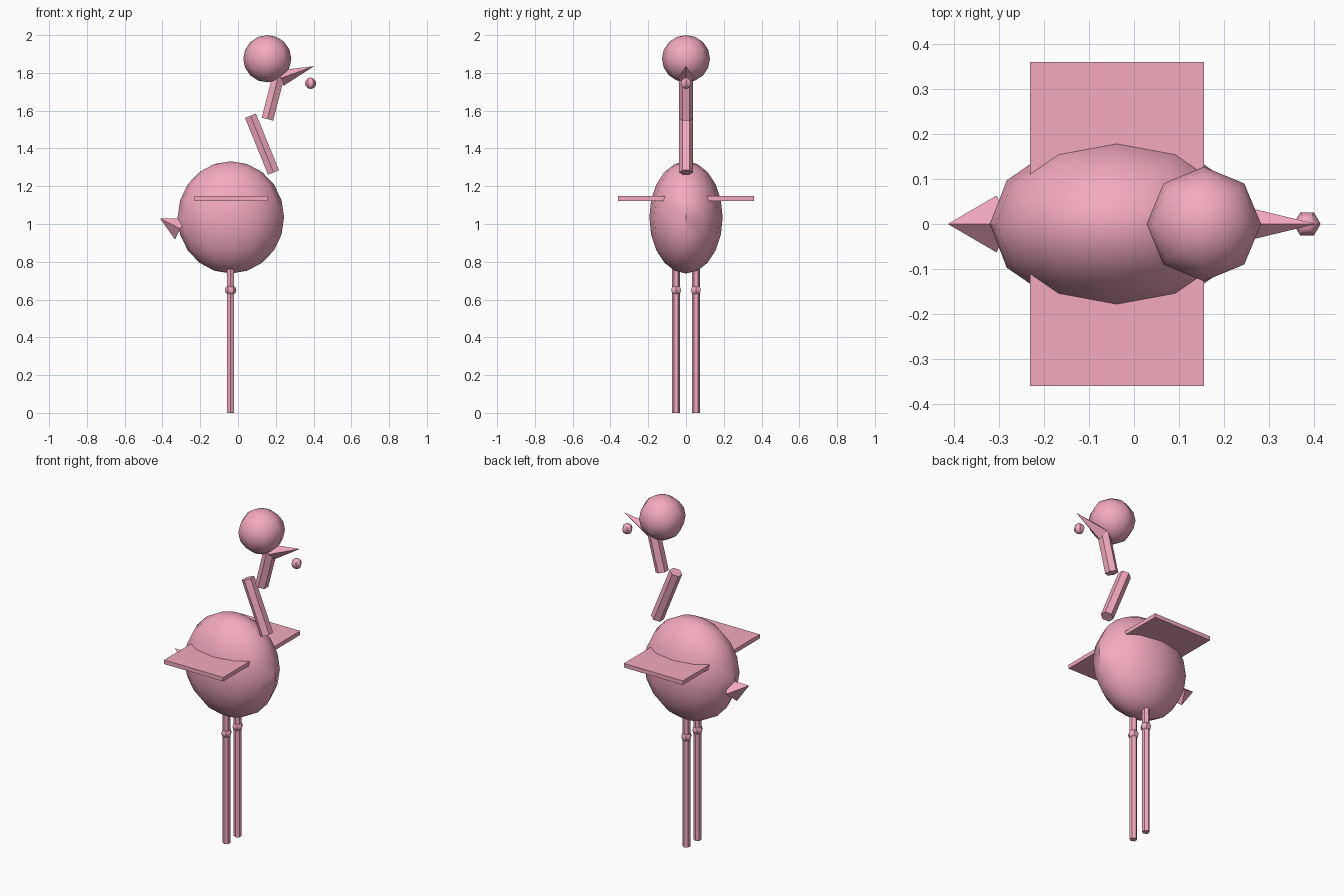
import bpy, bmesh, math
from mathutils import Matrix, Vector

if "Cube" in bpy.data.objects:
    bpy.data.objects.remove(bpy.data.objects["Cube"])

pink = bpy.data.materials.new("pink")
pink.diffuse_color = (0.9, 0.4, 0.52, 1)
pink.use_nodes = True
pink.node_tree.nodes["Principled BSDF"].inputs["Base Color"].default_value = pink.diffuse_color


def finish(name, bm, smooth=None):
    bmesh.ops.recalc_face_normals(bm, faces=bm.faces[:])
    me = bpy.data.meshes.new(name)
    bm.to_mesh(me)
    bm.free()
    me.materials.append(pink)
    if smooth:
        for p in me.polygons:
            p.use_smooth = True
        me.set_sharp_from_angle(angle=math.radians(smooth))
    ob = bpy.data.objects.new(name, me)
    bpy.context.collection.objects.link(ob)
    return ob


def ellipsoid(name, centre, radii, segs, rings, smooth):
    """Half circle spun around z, then stretched."""
    bm = bmesh.new()
    arc = [bm.verts.new((math.sin(math.pi * i / rings), 0, math.cos(math.pi * i / rings)))
           for i in range(rings + 1)]
    edges = [bm.edges.new(pair) for pair in zip(arc, arc[1:])]
    bmesh.ops.spin(bm, geom=arc + edges, cent=(0, 0, 0), axis=(0, 0, 1),
                   angle=2 * math.pi, steps=segs)
    bmesh.ops.remove_doubles(bm, verts=bm.verts[:], dist=1e-4)
    bmesh.ops.transform(bm, verts=bm.verts[:],
                        matrix=Matrix.Translation(centre) @ Matrix.Diagonal((*radii, 1)))
    return finish(name, bm, smooth)


def rod(name, start, end, r1, r2, segs):
    """Faceted cylinder or cone between two points with the same y."""
    a, b = Vector(start), Vector(end)
    d = b - a
    turn = Matrix.Rotation(math.atan2(d.x, d.z), 4, 'Y')
    bm = bmesh.new()
    bmesh.ops.create_cone(bm, cap_ends=True, segments=segs, radius1=r1, radius2=r2,
                          depth=d.length, matrix=Matrix.Translation((a + b) / 2) @ turn)
    bmesh.ops.remove_doubles(bm, verts=bm.verts[:], dist=1e-5)
    return finish(name, bm)


# Body and head
ellipsoid("body", (-0.038, 0, 1.035), (0.282, 0.194, 0.297), 12, 10, 40)
ellipsoid("head", (0.155, 0, 1.875), (0.127, 0.127, 0.125), 8, 8, 50)

# Two-piece bent neck
rod("lower_neck", (0.188, 0, 1.273), (0.066, 0, 1.573), 0.036, 0.036, 6)
rod("upper_neck", (0.156, 0, 1.555), (0.216, 0, 1.79), 0.036, 0.036, 6)

# Beak, beak tip ball and tail
rod("beak", (0.226, 0, 1.772), (0.404, 0, 1.836), 0.043, 0, 4)
ellipsoid("beak_tip", (0.384, 0, 1.745), (0.03, 0.03, 0.03), 6, 6, 40)
rod("tail", (-0.305, 0, 0.974), (-0.413, 0, 1.03), 0.063, 0, 4)

# Mirrored legs, knees and wings
for side, s in (("left", 1), ("right", -1)):
    rod(side + "_leg", (-0.039, s * 0.052, 0), (-0.039, s * 0.052, 0.79), 0.021, 0.021, 6)
    ellipsoid(side + "_knee", (-0.039, s * 0.052, 0.65), (0.03, 0.03, 0.028), 6, 6, 40)
    bm = bmesh.new()
    bmesh.ops.create_cube(bm, size=1, matrix=Matrix.Translation((-0.038, s * 0.21, 1.135))
                          @ Matrix.Diagonal((0.386, 0.3, 0.024, 1)))
    finish(side + "_wing", bm)
